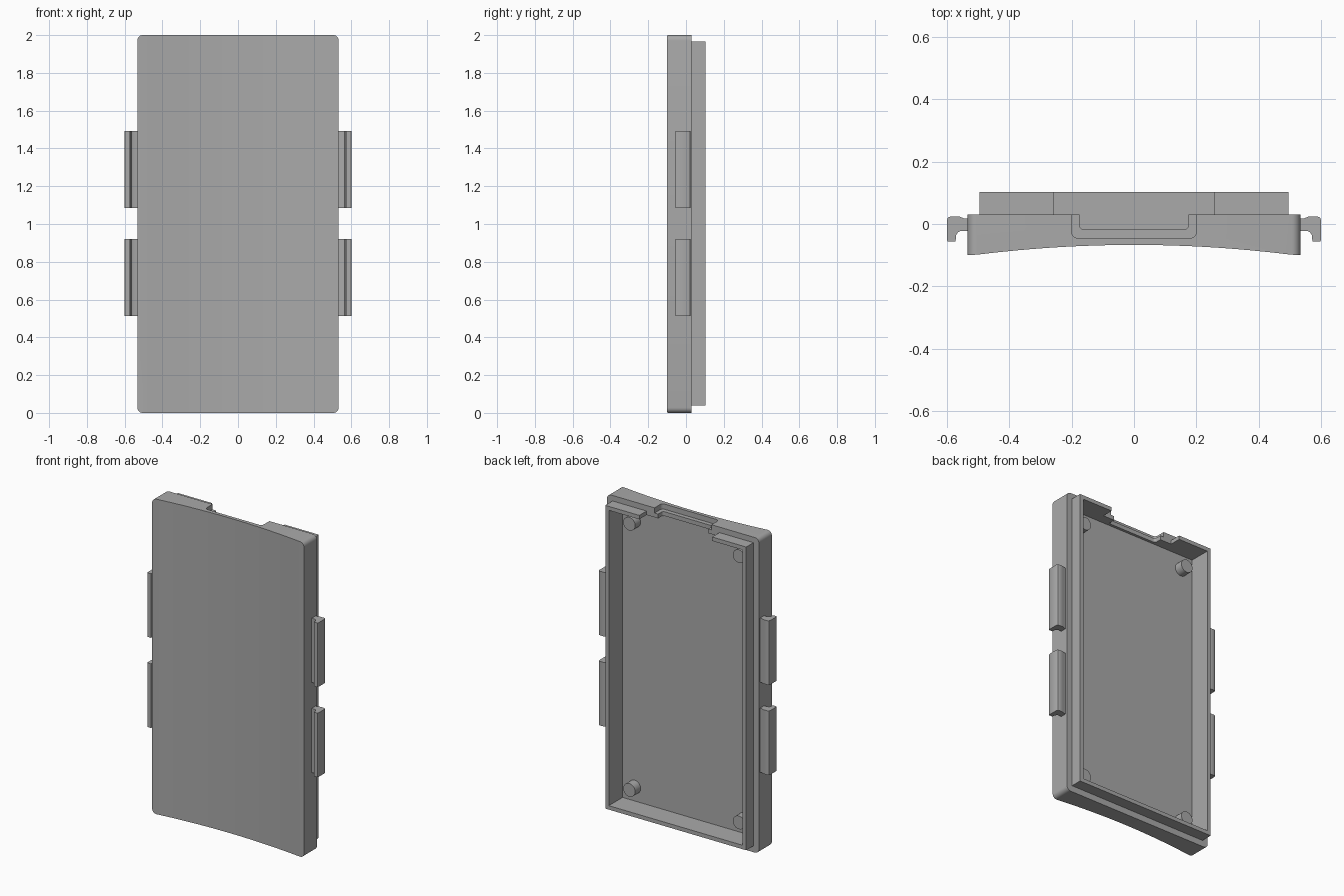
import bpy, bmesh, math
from mathutils import Matrix

cube = bpy.data.objects.get("Cube")
if cube:
    bpy.data.objects.remove(cube, do_unlink=True)

grey = bpy.data.materials.new("matte grey")
grey.use_nodes = True
grey.diffuse_color = (0.4, 0.4, 0.4, 1)
grey.node_tree.nodes["Principled BSDF"].inputs["Base Color"].default_value = (0.4, 0.4, 0.4, 1)


def finish(bm, name):
    """Turn a bmesh into a linked object with the shared material."""
    bmesh.ops.recalc_face_normals(bm, faces=bm.faces)
    mesh = bpy.data.meshes.new(name)
    bm.to_mesh(mesh)
    bm.free()
    mesh.materials.append(grey)
    obj = bpy.data.objects.new(name, mesh)
    bpy.context.collection.objects.link(obj)
    return obj


def prism(name, pts, z0, z1, rounded=None, radius=0.0):
    """Extrude an xy profile along z and round the edges picked by a rule."""
    bm = bmesh.new()
    face = bm.faces.new([bm.verts.new((x, y, z0)) for x, y in pts])
    top = bmesh.ops.extrude_face_region(bm, geom=[face])["geom"]
    bmesh.ops.translate(bm, vec=(0, 0, z1 - z0),
                        verts=[v for v in top if isinstance(v, bmesh.types.BMVert)])
    if rounded:
        edges = [e for e in bm.edges if rounded(e.verts[0].co, e.verts[1].co)]
        bmesh.ops.bevel(bm, geom=edges, offset=radius, segments=6,
                        profile=0.5, affect='EDGES')
    return finish(bm, name)


def rect(x, y0, y1):
    return [(-x, y0), (x, y0), (x, y1), (-x, y1)]


def activate(obj):
    bpy.ops.object.select_all(action='DESELECT')
    obj.select_set(True)
    bpy.context.view_layer.objects.active = obj


def cut(obj, cutters):
    activate(obj)
    for c in cutters:
        mod = obj.modifiers.new("cut", 'BOOLEAN')
        mod.operation, mod.solver, mod.object = 'DIFFERENCE', 'EXACT', c
        bpy.ops.object.modifier_apply(modifier=mod.name)


def smooth(obj):
    activate(obj)
    bpy.ops.object.shade_smooth_by_angle(angle=math.radians(30))


W, LIP, WALL = 0.533, 0.495, 0.025
BACK, REAR, FLOOR = 0.03, 0.103, -0.035

# Main panel with a shallow concave front and rounded corners
N = 24
arc = [(-0.5 + i / N, -0.067 - 0.031 * (2 * i / N - 1) ** 2) for i in range(N + 1)]
panel = prism("panel", [(-W, BACK), (-W, -0.1)] + arc + [(W, -0.1), (W, BACK)], 0, 2,
              lambda a, b: abs(a.x) > W - .001 and abs(a.x - b.x) < .001
              and abs(a.z - b.z) < .001, 0.028)

# Raised lip around the back
lip = prism("back_lip", rect(LIP, BACK, REAR), 0.04, 1.965)

# Cutters: inner tray, stepped cable notch and lip gap
low = lambda a, b: abs(a.z - b.z) > .01 and a.y < 0
tray = prism("tray_cutter", rect(LIP - WALL, FLOOR, 0.3), 0.04 + WALL, 1.965 - WALL)
outer_notch = prism("outer_notch_cutter", rect(0.2, -0.045, 0.3), 1.967, 2.1, low, 0.02)
inner_notch = prism("inner_notch_cutter", rect(0.175, -0.018, 0.3), 1.9, 1.99, low, 0.015)
gap = prism("lip_gap_cutter", rect(0.256, 0.0, 0.3), 1.9, 2.1)
cutters = [tray, outer_notch, inner_notch, gap]
cut(panel, cutters[:3])
cut(lip, [tray, gap])
for c in cutters:
    bpy.data.objects.remove(c, do_unlink=True)
smooth(panel)

# Hooked side clips, two on each side
hook = [(0.525, 0.018), (0.545, 0.018), (0.56, 0.024), (0.588, 0.024), (0.596, 0.021),
        (0.6, 0.012), (0.6, -0.05), (0.597, -0.056), (0.572, -0.056), (0.57, -0.036),
        (0.565, -0.027), (0.556, -0.022), (0.525, -0.022)]
for side, s in (("left", 1), ("right", -1)):
    for level, z in (("lower", 0.513), ("upper", 1.085)):
        smooth(prism(f"{side}_{level}_clip", [(s * x, y) for x, y in hook], z, z + 0.407))

# Locating pegs in the tray corners
for side, x in (("left", 0.385), ("right", -0.385)):
    for level, z in (("lower", 0.155), ("upper", 1.845)):
        bm = bmesh.new()
        bmesh.ops.create_cone(bm, cap_ends=True, segments=32, radius1=0.042, radius2=0.042,
                              depth=0.06, matrix=Matrix.Translation((x, FLOOR + 0.025, z))
                              @ Matrix.Rotation(math.pi / 2, 4, 'X'))
        smooth(finish(bm, f"{side}_{level}_peg"))
